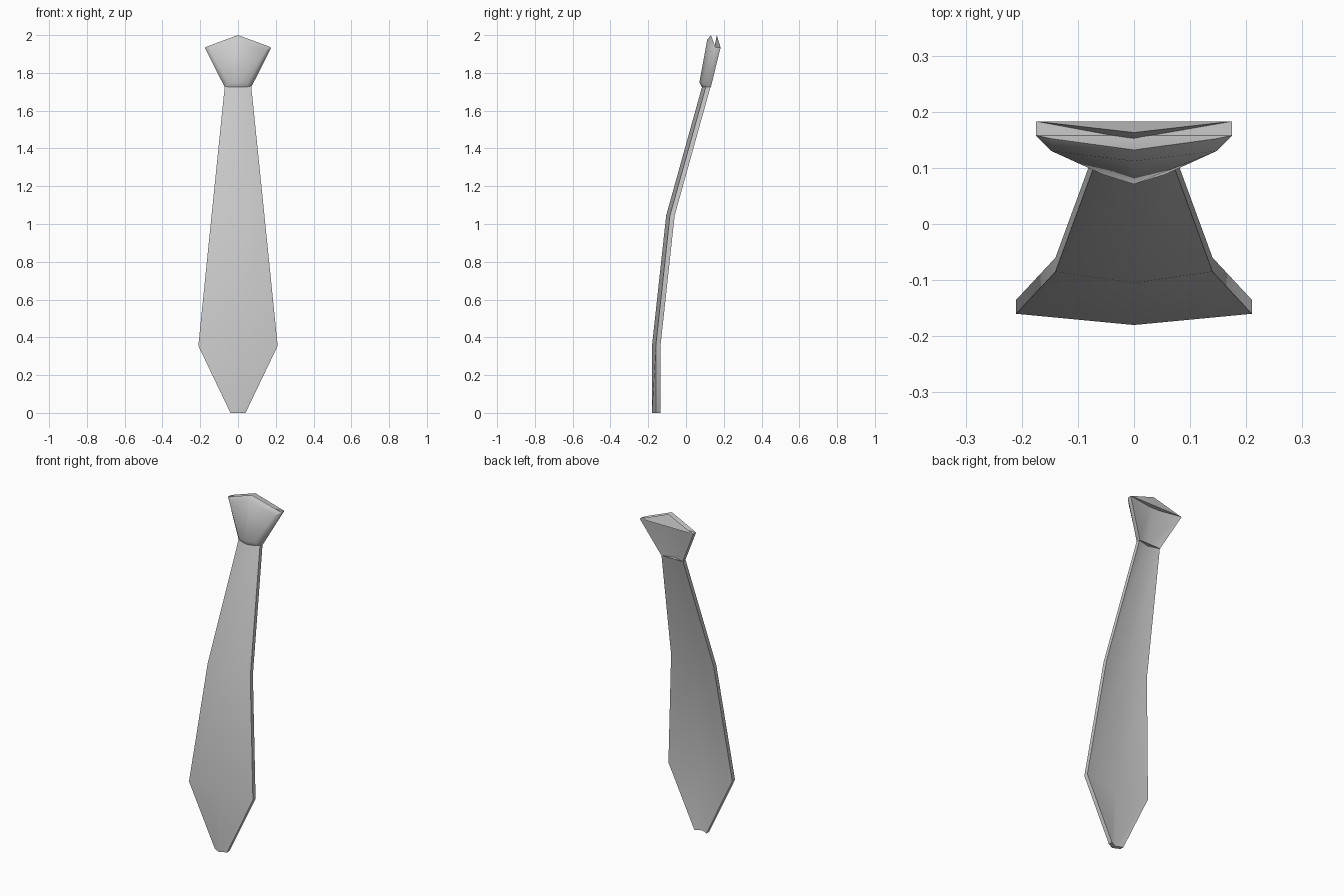
import bpy, bmesh, math

if "Cube" in bpy.data.objects:
    bpy.data.objects.remove(bpy.data.objects["Cube"])


def loft(name, sections):
    """Skin mirrored half-sections (front centre -> side -> back centre)."""
    bm = bmesh.new()
    rings = []
    for half in sections:
        mirrored = [(-x, y, z) for x, y, z in half[-2:0:-1]]
        rings.append([bm.verts.new(p) for p in list(half) + mirrored])
    n = len(rings[0])
    for a, b in zip(rings, rings[1:]):
        for i in range(n):
            j = (i + 1) % n
            bm.faces.new((a[i], a[j], b[j], b[i]))
    # Close the ends with strips running across the thickness
    for r in (rings[0], rings[-1]):
        for i in range(n // 2):
            q = [r[i], r[i + 1], r[(n - i - 1) % n], r[(n - i) % n]]
            q = list(dict.fromkeys(q))
            if len(q) > 2 and n > 6:
                bm.faces.new(q)
        if n == 6:
            bm.faces.new((r[0], r[1], r[2], r[3]))
            bm.faces.new((r[0], r[3], r[4], r[5]))
    bmesh.ops.recalc_face_normals(bm, faces=bm.faces)
    mesh = bpy.data.meshes.new(name)
    bm.to_mesh(mesh)
    bm.free()
    obj = bpy.data.objects.new(name, mesh)
    bpy.context.collection.objects.link(obj)
    bpy.ops.object.select_all(action='DESELECT')
    obj.select_set(True)
    bpy.context.view_layer.objects.active = obj
    bpy.ops.object.shade_smooth_by_angle(angle=math.radians(58))
    return obj


def chevron(w, y, z, bow=0.02, thick=0.025):
    """Shallow V cross-section of the cloth."""
    return [(0, y, z), (w, y + bow, z), (w, y + bow + thick, z), (0, y + thick, z)]


# Long blade: tip, widest point, bend, neck under the knot
loft("tie_blade", [
    chevron(0.04, -0.18, 0.0),
    chevron(0.21, -0.18, 0.355),
    chevron(0.14, -0.105, 1.045),
    chevron(0.07, 0.086, 1.73),
])

# Flared knot with bevelled lips at the bottom and the peaked top
loft("tie_knot", [
    [(0, 0.084, 1.725), (0.045, 0.098, 1.725), (0.07, 0.107, 1.725),
     (0.07, 0.132, 1.725), (0, 0.111, 1.725)],
    [(0, 0.071, 1.75), (0.055, 0.088, 1.75), (0.073, 0.108, 1.73),
     (0.073, 0.133, 1.73), (0, 0.112, 1.73)],
    [(0, 0.112, 1.975), (0.147, 0.13, 1.92), (0.174, 0.157, 1.93),
     (0.174, 0.182, 1.93), (0, 0.162, 1.995)],
    [(0, 0.132, 2.0), (0.147, 0.152, 1.946), (0.175, 0.158, 1.935),
     (0.175, 0.183, 1.935), (0, 0.163, 2.0)],
])
